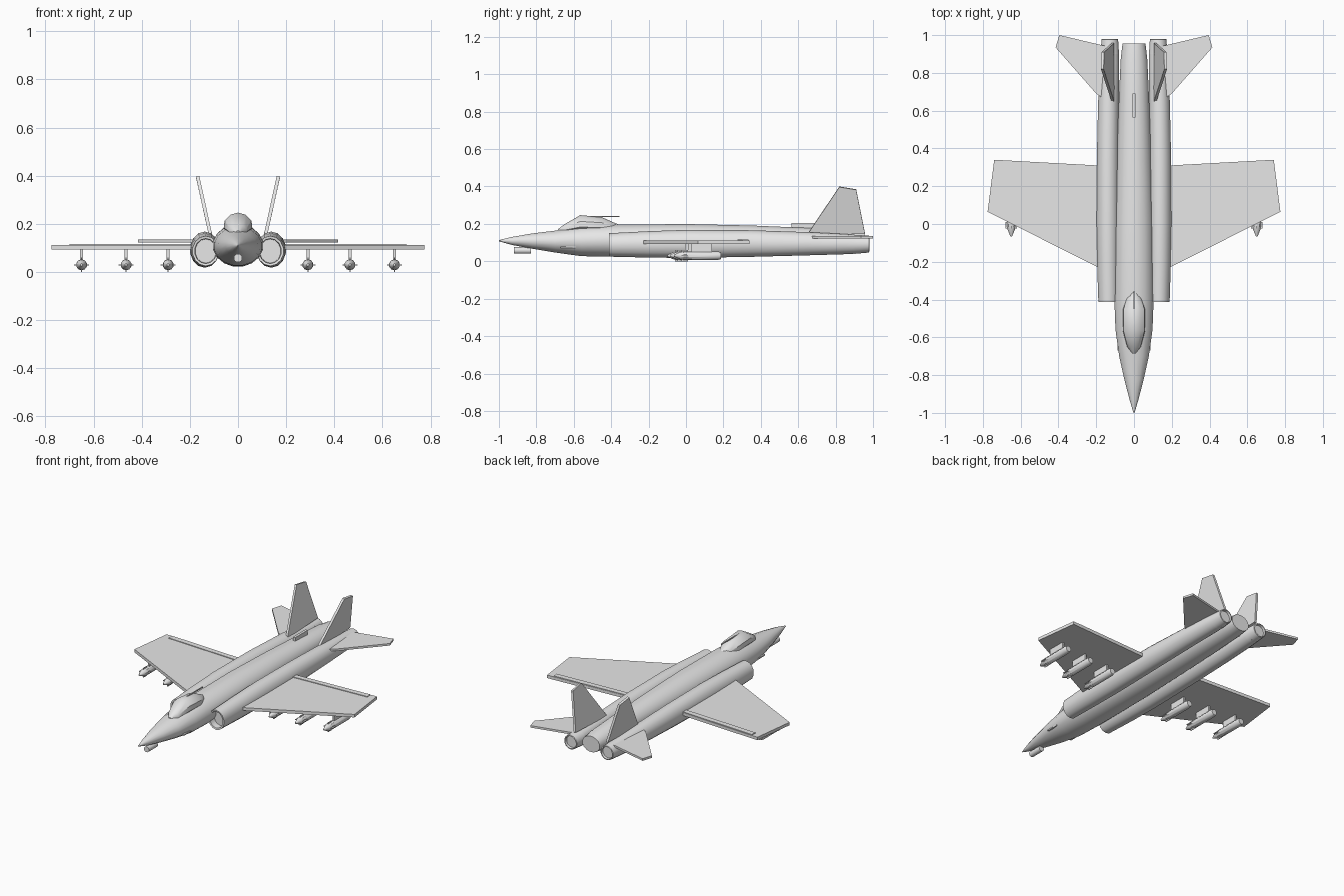
import bpy, bmesh, math
from mathutils import Vector

if "Cube" in bpy.data.objects:
    bpy.data.objects.remove(bpy.data.objects["Cube"])

grey = bpy.data.materials.new("light grey")
grey.diffuse_color = (0.8, 0.8, 0.8, 1)
grey.use_nodes = True
grey.node_tree.nodes["Principled BSDF"].inputs["Base Color"].default_value = grey.diffuse_color


def finish(bm, name, smooth=True):
    bmesh.ops.recalc_face_normals(bm, faces=bm.faces[:])
    me = bpy.data.meshes.new(name)
    bm.to_mesh(me)
    bm.free()
    me.materials.append(grey)
    ob = bpy.data.objects.new(name, me)
    bpy.context.collection.objects.link(ob)
    if smooth:
        bpy.ops.object.select_all(action='DESELECT')
        bpy.context.view_layer.objects.active = ob
        ob.select_set(True)
        bpy.ops.object.shade_smooth_by_angle(angle=math.radians(35))
    return ob


def mirror(ob):
    ob.modifiers.new("mirror", 'MIRROR')
    return ob


def loft(name, sections, n=12, top=1.0, smooth=True):
    """Elliptical loft along y; each section is (y, x, half width, z low, z high)."""
    bm = bmesh.new()
    rings = []
    for y, cx, hw, z0, z1 in sections:
        ring = []
        for i in range(n):
            a = 2 * math.pi * (i + 0.5) / n
            c, s = math.cos(a), math.sin(a)
            w = hw * (1 - (1 - top) * max(0, s))
            ring.append(bm.verts.new((cx + w * c, y, (z0 + z1) / 2 + s * (z1 - z0) / 2)))
        rings.append(ring)
    for a, b in zip(rings, rings[1:]):
        for i in range(n):
            j = (i + 1) % n
            bm.faces.new((a[i], a[j], b[j], b[i]))
    bm.faces.new(rings[0])
    bm.faces.new(rings[-1])
    return finish(bm, name, smooth)


def slab(name, outline, offset):
    """Flat panel: 3D outline extruded by the offset vector."""
    bm = bmesh.new()
    face = bm.faces.new([bm.verts.new(p) for p in outline])
    ext = bmesh.ops.extrude_face_region(bm, geom=[face])["geom"]
    bmesh.ops.translate(bm, vec=Vector(offset),
                        verts=[v for v in ext if isinstance(v, bmesh.types.BMVert)])
    return finish(bm, name, False)


def box(name, x0, x1, y0, y1, z0, z1):
    return slab(name, [(x0, y0, z0), (x1, y0, z0), (x1, y1, z0), (x0, y1, z0)], (0, 0, z1 - z0))


# Central body
loft("fuselage", [(-1, 0, .003, .107, .113), (-.93, 0, .024, .087, .131),
                  (-.82, 0, .053, .066, .150), (-.7, 0, .080, .046, .165),
                  (-.56, 0, .100, .026, .188), (-.4, 0, .106, .023, .197),
                  (0, 0, .103, .021, .201), (.35, 0, .092, .027, .193),
                  (.65, 0, .082, .036, .180), (.87, 0, .072, .046, .168),
                  (.955, 0, .062, .055, .156)], 16)

# Cockpit bubble
loft("canopy", [(-.685, 0, .010, .150, .172), (-.65, 0, .038, .150, .198),
                (-.565, 0, .062, .150, .247), (-.45, 0, .061, .150, .236),
                (-.39, 0, .040, .150, .209), (-.35, 0, .012, .150, .193)], 10, top=.85)
box("canopy_probe", -.003, .003, -.55, -.355, .237, .243)

# Engine pods with recessed intake faces
mirror(loft("engine_pod", [(-.37, .134, .044, .037, .137), (-.41, .134, .046, .035, .139),
                           (-.412, .134, .056, .025, .150), (-.2, .137, .060, .020, .161),
                           (0, .138, .062, .018, .168), (.35, .138, .060, .024, .166),
                           (.65, .135, .056, .032, .156), (.85, .130, .052, .038, .146),
                           (.925, .128, .048, .042, .140)], 14))
mirror(loft("exhaust_nozzle", [(.90, .128, .050, .040, .142), (.978, .128, .045, .047, .137),
                               (.98, .128, .039, .053, .131), (.965, .128, .037, .055, .129)], 14))

# Main wings and trailing flaps
mirror(slab("wing", [(.12, -.265, .093), (.775, .065, .093), (.74, .34, .093),
                     (.12, .306, .093)], (0, 0, .019)))
mirror(slab("wing_flap", [(.195, .275, .108), (.70, .300, .108), (.697, .334, .108),
                          (.195, .308, .108)], (0, 0, .008)))

# Tailplanes
mirror(slab("tailplane", [(.15, .655, .122), (.20, .69, .122), (.415, .935, .122),
                          (.395, 1.0, .122), (.15, .942, .122)], (0, 0, .013)))

# Canted fins
mirror(slab("tail_fin", [(.104, .645, .14), (.161, .82, .40), (.158, .91, .385),
                         (.106, .957, .15)], (.014, 0, -.003)))

# Body details
box("dorsal_antenna", -.008, .008, .565, .69, .165, .205)
loft("nose_sensor", [(-.92, 0, .018, .040, .076), (-.83, 0, .018, .040, .076)], 12)
mirror(box("side_probe", .078, .088, -.67, -.59, .072, .080))

# Underwing stores
for i, (x, dy) in enumerate(((.29, -.035), (.465, -.02), (.65, 0))):
    def ring(y, r):
        return (y + dy, x, r, .030 - r, .030 + r)
    mirror(loft(f"store_body_{i + 1}", [ring(-.065, .005), ring(-.03, .020), ring(-.01, .023),
                                       ring(.17, .023), ring(.188, .018)], 10))
    mirror(box(f"store_flat_fins_{i + 1}", x - .031, x + .031, -.025 + dy, .01 + dy, .028, .032))
    mirror(box(f"store_upright_fins_{i + 1}", x - .002, x + .002, -.025 + dy, .01 + dy, 0, .06))
    mirror(box(f"pylon_{i + 1}", x - .006, x + .006, .03 + dy, .14 + dy, .045, .096))
